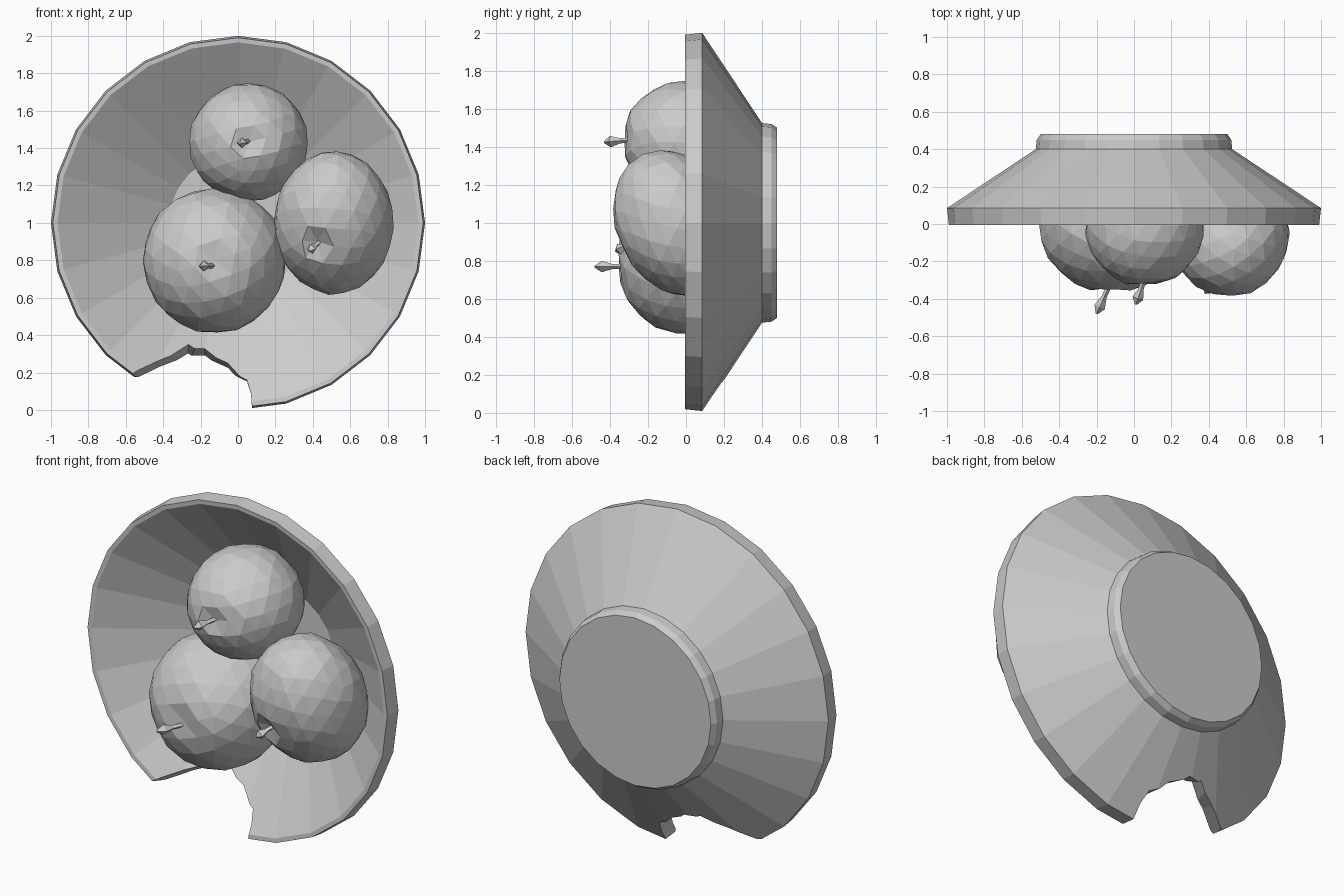
import bpy, bmesh, math, random
from mathutils import Vector, Matrix

if "Cube" in bpy.data.objects:
    bpy.data.objects.remove(bpy.data.objects["Cube"])

random.seed(4)


def make_object(name, bm):
    bmesh.ops.recalc_face_normals(bm, faces=bm.faces)
    mesh = bpy.data.meshes.new(name)
    bm.to_mesh(mesh)
    bm.free()
    ob = bpy.data.objects.new(name, mesh)
    bpy.context.collection.objects.link(ob)
    return ob


def lathe(name, profile, sides, origin):
    """Revolve (radius, y) points around the y axis; ends close into discs."""
    bm = bmesh.new()
    rings = []
    for r, y in profile:
        ring = []
        for i in range(sides):
            a = 2 * math.pi * i / sides
            ring.append(bm.verts.new((origin[0] + r * math.cos(a), origin[1] + y,
                                      origin[2] + r * math.sin(a))))
        rings.append(ring)
    for a, b in zip(rings, rings[1:]):
        for i in range(sides):
            j = (i + 1) % sides
            bm.faces.new((a[i], a[j], b[j], b[i]))
    bm.faces.new(rings[0])
    bm.faces.new(rings[-1])
    return make_object(name, bm)


# Bowl lying on its side: inner floor, inner wall, rim, outer wall, foot
bowl = lathe("bowl", [(0.37, 0.385), (0.965, -0.003), (0.99, -0.005),
                      (1.0, 0.085), (0.525, 0.40), (0.52, 0.45), (0.50, 0.48)],
             24, (0, 0, 1))

# Broken piece: front and back outlines of the cut, in x and z
front = [(-0.70, -0.15), (-0.60, 0.185), (-0.42, 0.315), (-0.26, 0.47), (-0.19, 0.42),
         (-0.06, 0.30), (0.045, 0.17), (0.07, 0.09), (0.085, -0.15)]
back = [(-0.70, -0.15), (-0.58, 0.16), (-0.41, 0.16), (-0.27, 0.24), (-0.17, 0.25),
        (-0.05, 0.19), (0.05, 0.14), (0.07, 0.08), (0.09, -0.15)]
bm = bmesh.new()
f = [bm.verts.new((x, -0.05, z)) for x, z in front]
b = [bm.verts.new((x, 0.36, z)) for x, z in back]
bm.faces.new(f)
bm.faces.new(b)
for i in range(len(f)):
    j = (i + 1) % len(f)
    bm.faces.new((f[i], f[j], b[j], b[i]))
bmesh.ops.triangulate(bm, faces=bm.faces)
cutter = make_object("notch_cutter", bm)
mod = bowl.modifiers.new("notch", 'BOOLEAN')
mod.operation = 'DIFFERENCE'
mod.solver = 'EXACT'
mod.object = cutter
bpy.context.view_layer.update()
deps = bpy.context.evaluated_depsgraph_get()
cut_mesh = bpy.data.meshes.new_from_object(bowl.evaluated_get(deps))
bowl.modifiers.clear()
bowl.data = cut_mesh
bpy.data.objects.remove(cutter)


def apple(name, centre, radii, tilt, base, tip):
    """Faceted ball, tilted about x, with a dimple around the stem."""
    c, base, tip = Vector(centre), Vector(base), Vector(tip)
    lean = Matrix.Rotation(math.radians(tilt), 3, 'X')
    bm = bmesh.new()
    bmesh.ops.create_icosphere(bm, subdivisions=3, radius=1)
    bmesh.ops.rotate(bm, verts=bm.verts, cent=(0, 0, 0),
                     matrix=Matrix.Rotation(random.random() * 3, 3, 'Y'))
    for v in bm.verts:
        v.co *= random.uniform(0.99, 1.015)
        v.co = c + lean @ Vector([a * s for a, s in zip(v.co, radii)])
    axis = (base - c).normalized()
    for v in bm.verts:
        ang = (v.co - c).angle(axis)
        if ang < 0.3:
            v.co -= axis * 0.05 * (1 - ang / 0.3)
    make_object(name, bm)

    # Stem: thin four-sided stick, flared near the end
    bm = bmesh.new()
    direction = tip - base
    rot = direction.to_track_quat('Z', 'Y')
    rings = []
    for t, w in [(0, 0.012), (0.55, 0.014), (0.82, 0.03), (1, 0.006)]:
        rings.append([bm.verts.new(base + direction * t + rot @ Vector(
            (w * math.cos(k * math.pi / 2), w * math.sin(k * math.pi / 2), 0)))
            for k in range(4)])
    for a, b in zip(rings, rings[1:]):
        for k in range(4):
            bm.faces.new((a[k], a[(k + 1) % 4], b[(k + 1) % 4], b[k]))
    bm.faces.new(rings[0])
    bm.faces.new(rings[-1])
    make_object(name + "_stem", bm)


# Three apples with stems pointing forward
apple("apple_left", (-0.125, 0.01, 0.80), (0.383, 0.38, 0.388), 0,
      (-0.11, -0.28, 0.77), (-0.20, -0.48, 0.77))
apple("apple_top", (0.056, -0.01, 1.432), (0.317, 0.325, 0.314), 0,
      (0.07, -0.25, 1.44), (0.01, -0.43, 1.425))
apple("apple_right", (0.51, -0.06, 1.0), (0.32, 0.31, 0.395), 25,
      (0.45, -0.27, 0.91), (0.38, -0.37, 0.85))
